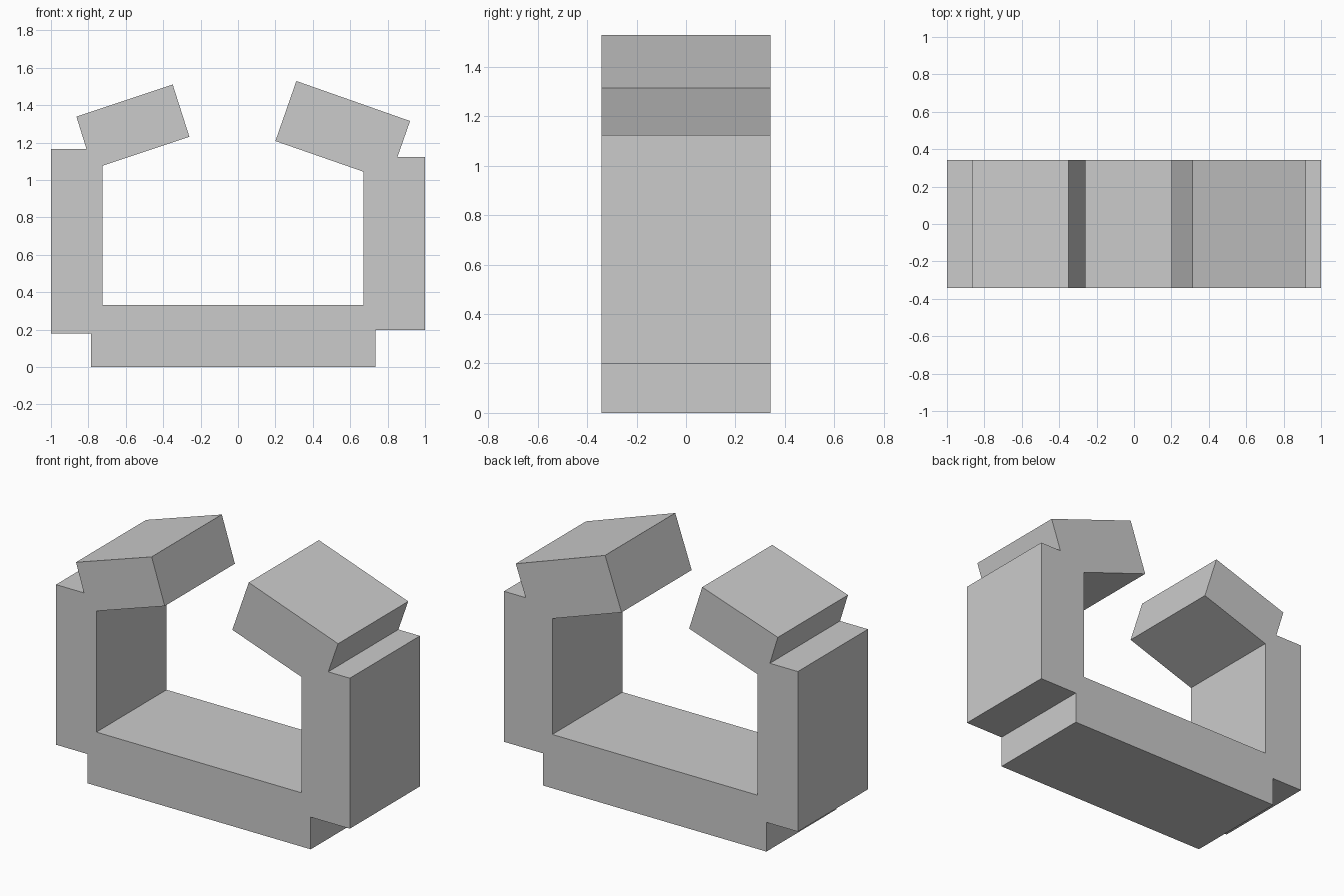
import bpy, bmesh

if "Cube" in bpy.data.objects:
    bpy.data.objects.remove(bpy.data.objects["Cube"])

HALF_DEPTH = 0.341

# C-shaped channel cross-section in (x, z), counter-clockwise seen from the front
profile = [
    (-0.786, 0), (0.734, 0),                                    # base underside
    (0.734, 0.198), (1, 0.198), (1, 1.124), (0.853, 1.124),     # right wall
    (0.92, 1.315), (0.312, 1.529), (0.2, 1.208), (0.671, 1.044),  # right lip
    (0.671, 0.331), (-0.725, 0.331),                            # channel floor
    (-0.725, 1.076), (-0.26, 1.231), (-0.349, 1.51), (-0.864, 1.339),  # left lip
    (-0.81, 1.165), (-1, 1.165), (-1, 0.18), (-0.786, 0.18),    # left wall
]


def extrude_profile(name, points, half_depth):
    """Extrude an x-z outline along y, centred on y = 0."""
    bm = bmesh.new()
    face = bm.faces.new([bm.verts.new((x, -half_depth, z)) for x, z in points])
    result = bmesh.ops.extrude_face_region(bm, geom=[face], use_keep_orig=True)
    back = [v for v in result["geom"] if isinstance(v, bmesh.types.BMVert)]
    bmesh.ops.translate(bm, verts=back, vec=(0, 2 * half_depth, 0))
    bmesh.ops.recalc_face_normals(bm, faces=bm.faces)
    mesh = bpy.data.meshes.new(name)
    bm.to_mesh(mesh)
    bm.free()
    obj = bpy.data.objects.new(name, mesh)
    bpy.context.collection.objects.link(obj)
    return obj


# One solid channel with a floor, two walls and two tilted lips
extrude_profile("lipped_channel", profile, HALF_DEPTH)
